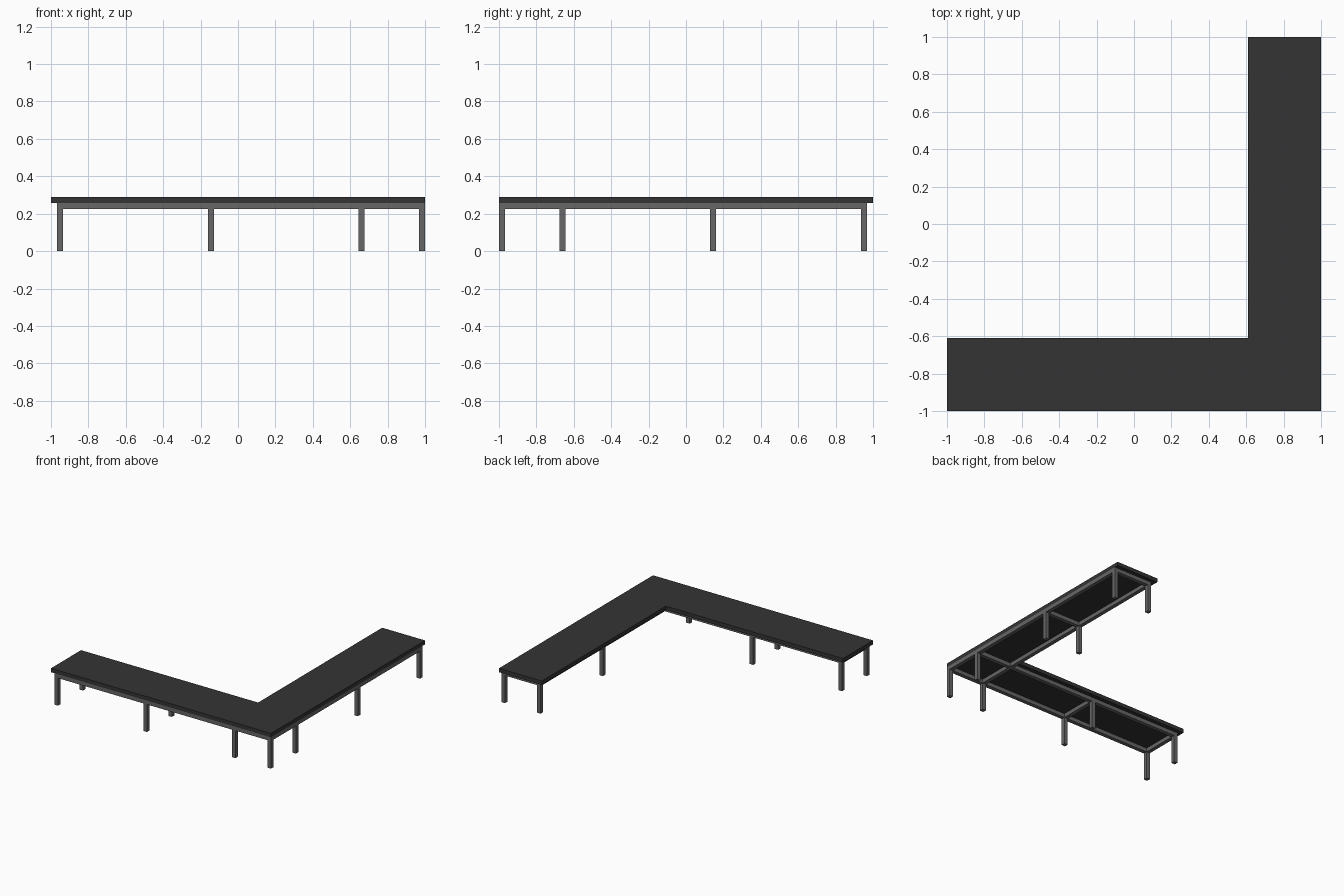
import bpy
import bmesh

cube = bpy.data.objects.get("Cube")
if cube:
    bpy.data.objects.remove(cube, do_unlink=True)


def make_material(name, rgb, roughness):
    mat = bpy.data.materials.new(name)
    mat.use_nodes = True
    mat.diffuse_color = (*rgb, 1)
    shader = mat.node_tree.nodes["Principled BSDF"]
    shader.inputs["Base Color"].default_value = (*rgb, 1)
    shader.inputs["Roughness"].default_value = roughness
    return mat


DARK = make_material("dark_top", (0.034, 0.034, 0.034), 0.6)
GREY = make_material("grey_metal", (0.135, 0.135, 0.135), 0.6)


def prism(name, outline, z0, z1, mat):
    """Extrude a flat outline from z0 up to z1."""
    bm = bmesh.new()
    face = bm.faces.new([bm.verts.new((x, y, z0)) for x, y in outline])
    grown = bmesh.ops.extrude_face_region(bm, geom=[face])["geom"]
    for v in grown:
        if isinstance(v, bmesh.types.BMVert):
            v.co.z = z1
    bmesh.ops.recalc_face_normals(bm, faces=bm.faces[:])
    mesh = bpy.data.meshes.new(name)
    bm.to_mesh(mesh)
    bm.free()
    mesh.materials.append(mat)
    obj = bpy.data.objects.new(name, mesh)
    bpy.context.collection.objects.link(obj)
    return obj


def box(name, x0, x1, y0, y1, z0, z1):
    return prism(name, [(x0, y0), (x1, y0), (x1, y1), (x0, y1)], z0, z1, GREY)


T = 0.032                      # square tube width
H = T / 2
RAIL_Z, TOP_Z, HEIGHT = 0.226, 0.258, 0.29
OUTER, INNER = -1 + H, -0.66   # tube centre lines across the front wing
END, MIDDLE = -0.952, -0.144   # leg stations along the front wing


def wing_box(name, side, x0, x1, y0, y1, z0, z1):
    """Box laid out on the front wing, or reflected onto the side wing."""
    if side:
        x0, x1, y0, y1 = -y1, -y0, -x1, -x0
    return box(name, x0, x1, y0, y1, z0, z1)


# L-shaped slab
prism("bench_top", [(-1, -1), (1, -1), (1, 1), (0.61, 1), (0.61, -0.61), (-1, -0.61)],
      TOP_Z, HEIGHT, DARK)

for side, wing in enumerate(("front", "side")):
    # Long rails, butted where the two wings meet
    corner = 1 - T if side else 1
    wing_box(wing + "_outer_rail", side, END - H, corner, OUTER - H, OUTER + H, RAIL_Z, TOP_Z)
    spans = [(END - H, -INNER - H), (-INNER + H, 1 - T)] if side else [(END - H, 1 - T)]
    for i, (a, b) in enumerate(spans):
        wing_box(f"{wing}_inner_rail_{i + 1}", side, a, b, INNER - H, INNER + H, RAIL_Z, TOP_Z)

    # Cross rails with a leg at both ends
    for place, x in (("end", END), ("middle", MIDDLE)):
        wing_box(f"{wing}_{place}_cross_rail", side, x - H, x + H,
                 OUTER + H, INNER - H, RAIL_Z, TOP_Z)
        for row, y in (("outer", OUTER), ("inner", INNER)):
            wing_box(f"{wing}_{place}_{row}_leg", side, x - H, x + H, y - H, y + H, 0, RAIL_Z)

    # Outer leg in line with the inner bend
    wing_box(wing + "_bend_leg", side, -INNER - H, -INNER + H, OUTER - H, OUTER + H, 0, RAIL_Z)

# Leg under the outer corner
box("corner_leg", 1 - T, 1, -1, -1 + T, 0, RAIL_Z)
